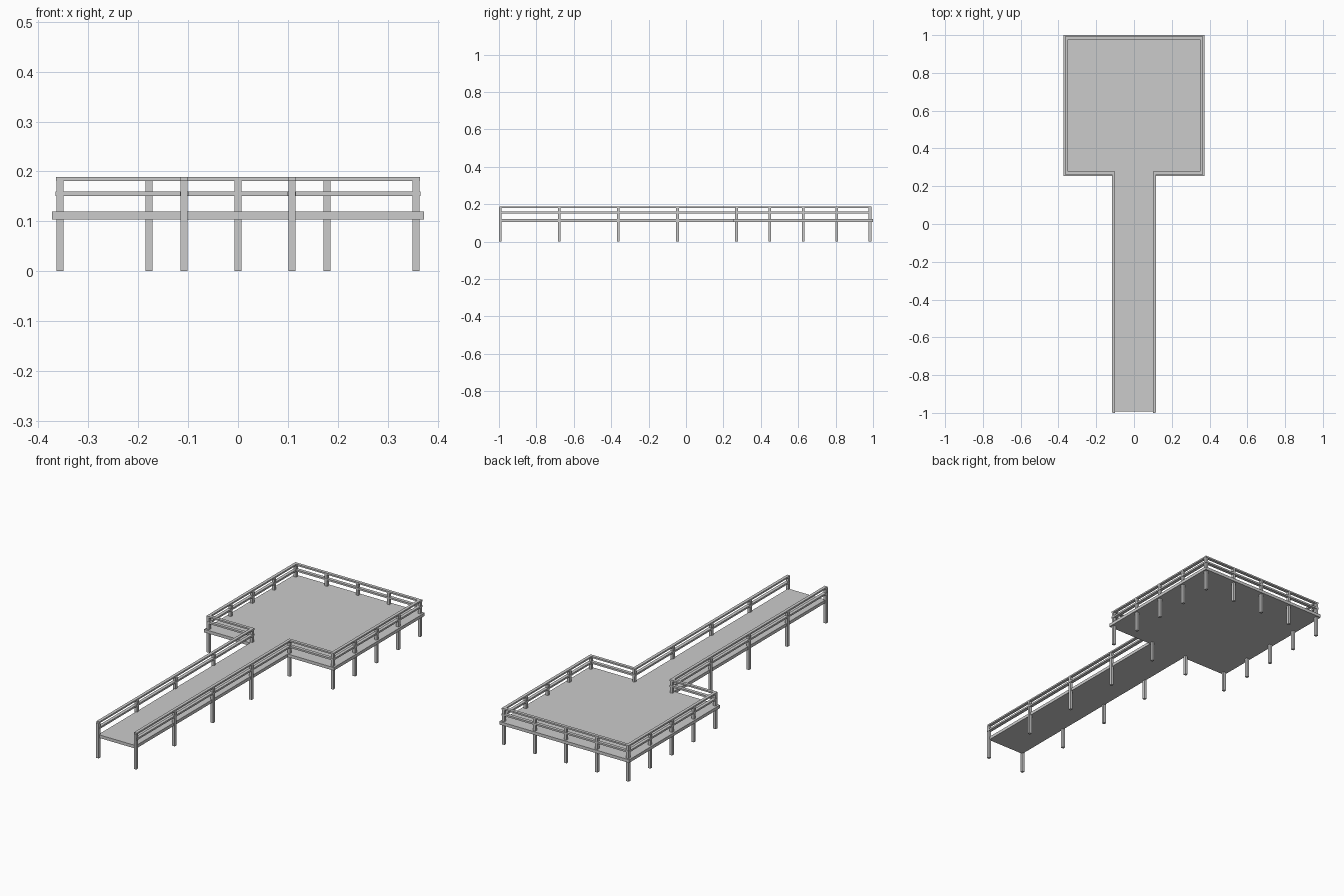
import bpy, bmesh
from mathutils import Vector

if "Cube" in bpy.data.objects:
    bpy.data.objects.remove(bpy.data.objects["Cube"])

WALK_X, PLAT_X = 0.108, 0.357          # post centre lines
END_Y, FRONT_Y, BACK_Y = -0.993, 0.27, 0.984
POST = 0.014
OVERHANG = 0.016


def finish(bm, name):
    bmesh.ops.recalc_face_normals(bm, faces=bm.faces)
    mesh = bpy.data.meshes.new(name)
    bm.to_mesh(mesh)
    bm.free()
    obj = bpy.data.objects.new(name, mesh)
    bpy.context.collection.objects.link(obj)
    return obj


def box(name, x, y, z0, z1, size):
    bm = bmesh.new()
    bmesh.ops.create_cube(bm, size=1)
    for v in bm.verts:
        v.co = (x + v.co.x * size, y + v.co.y * size, z0 + (v.co.z + 0.5) * (z1 - z0))
    return finish(bm, name)


def slab(name, outline, z0, z1):
    bm = bmesh.new()
    face = bm.faces.new([bm.verts.new((x, y, z0)) for x, y in outline])
    ext = bmesh.ops.extrude_face_region(bm, geom=[face])
    top = [g for g in ext["geom"] if isinstance(g, bmesh.types.BMVert)]
    bmesh.ops.translate(bm, verts=top, vec=(0, 0, z1 - z0))
    return finish(bm, name)


def rail(name, path, width, z0, z1):
    # rectangular section swept along an open path with mitred corners
    pts = [Vector(p) for p in path]
    dirs = [(b - a).normalized() for a, b in zip(pts, pts[1:])]
    bm = bmesh.new()
    rings = []
    for i, p in enumerate(pts):
        d0, d1 = dirs[max(i - 1, 0)], dirs[min(i, len(dirs) - 1)]
        n0, n1 = Vector((-d0.y, d0.x)), Vector((-d1.y, d1.x))
        off = (n0 + n1) / (1 + n0.dot(n1)) * width / 2
        rings.append([bm.verts.new((*(p + off * s), z))
                      for s, z in ((-1, z0), (1, z0), (1, z1), (-1, z1))])
    for a, b in zip(rings, rings[1:]):
        for k in range(4):
            bm.faces.new((a[k], a[(k + 1) % 4], b[(k + 1) % 4], b[k]))
    bm.faces.new(rings[0])
    bm.faces.new(rings[-1])
    return finish(bm, name)


def mirrored(half):
    return half + [(-x, y) for x, y in reversed(half)]


# T-shaped deck: narrow walkway plus square platform
edge = PLAT_X + OVERHANG
slab("deck", mirrored([(WALK_X, END_Y), (WALK_X, FRONT_Y - OVERHANG),
                       (edge, FRONT_Y - OVERHANG), (edge, BACK_Y + OVERHANG)]),
     0.104, 0.12)

# Handrail and middle rail around the whole deck, open at the walkway entrance
path = mirrored([(WALK_X, END_Y - 0.003), (WALK_X, FRONT_Y),
                 (PLAT_X, FRONT_Y), (PLAT_X, BACK_Y)])
rail("top_rail", path, 0.016, 0.181, 0.189)
rail("middle_rail", path, 0.017, 0.151, 0.160)

# Posts: walkway sides, platform sides, then the back edge
for side, s in (("right", 1), ("left", -1)):
    for i in range(5):
        y = END_Y + (FRONT_Y - END_Y) * i / 4
        box(f"walkway_post_{side}_{i + 1}", s * WALK_X, y, 0, 0.182, POST)
        y = FRONT_Y + (BACK_Y - FRONT_Y) * i / 4
        box(f"platform_post_{side}_{i + 1}", s * PLAT_X, y, 0, 0.182, POST)
for i in (-1, 0, 1):
    box(f"back_post_{i + 2}", i * PLAT_X / 2, BACK_Y, 0, 0.182, POST)
